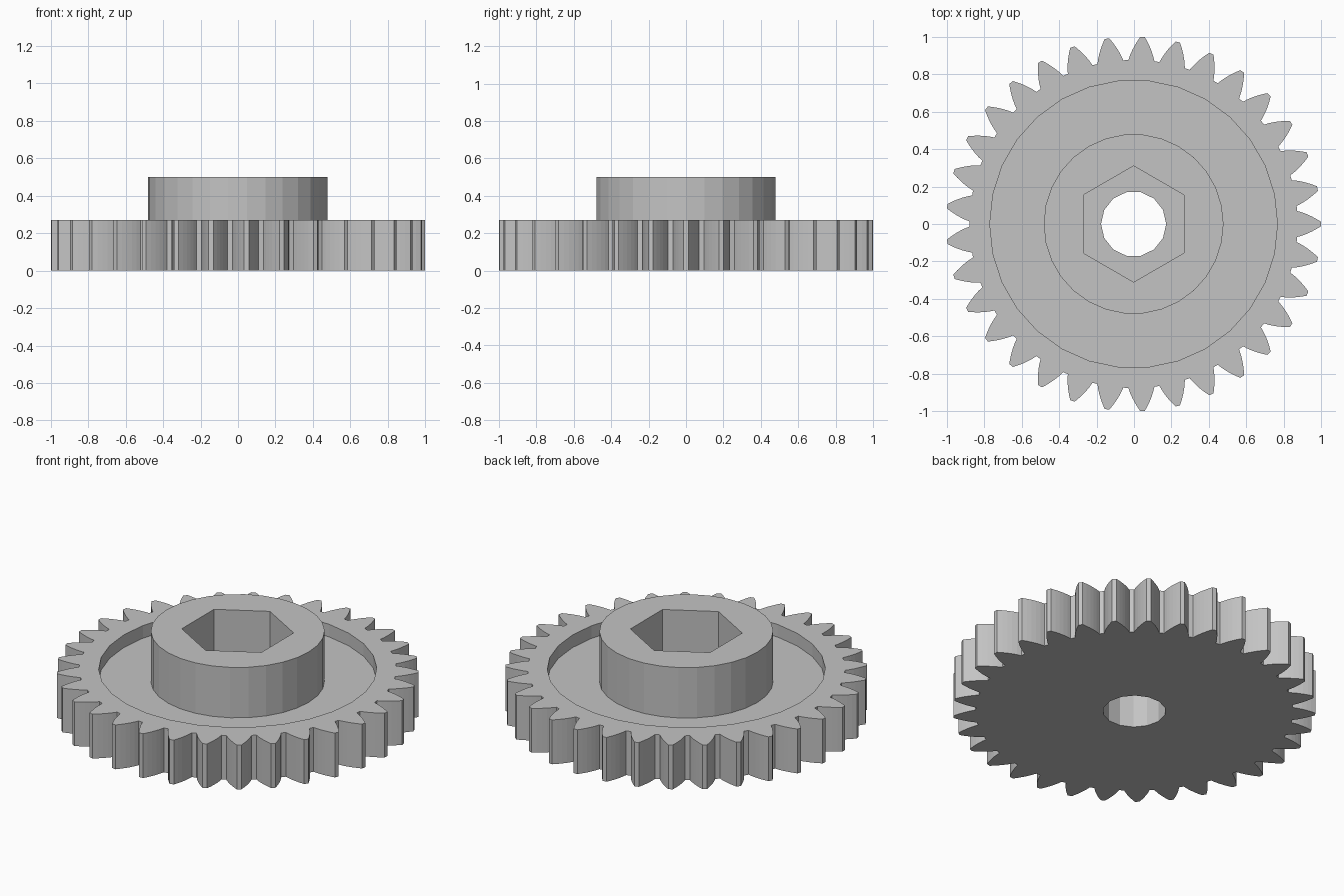
import bpy
import bmesh
from math import acos, cos, radians, sin, tan, pi, tau
from mathutils import Vector

cube = bpy.data.objects.get("Cube")
if cube:
    bpy.data.objects.remove(cube, do_unlink=True)

TEETH = 33
TIP, PITCH, ROOT = 1.0, 0.943, 0.876
BASE = PITCH * cos(radians(28))
FLANK_STEPS = 5


def involute(r):
    a = acos(BASE / r)
    return tan(a) - a


def half_angle(r):
    """Half the angular width of a tooth at radius r."""
    return pi / (2 * TEETH) + involute(PITCH) - involute(r)


def polar(r, a):
    return Vector((r * cos(a), r * sin(a)))


def polygon(r, sides, start=0.0):
    return [polar(r, start + tau * i / sides) for i in range(sides)]


def tooth_outline():
    radii = [ROOT + (TIP - ROOT) * i / FLANK_STEPS for i in range(FLANK_STEPS + 1)]
    points = []
    for t in range(TEETH):
        mid = tau * t / TEETH
        points += [polar(r, mid - half_angle(r)) for r in radii]
        points += [polar(r, mid + half_angle(r)) for r in reversed(radii)]
    return points


def add_loop(bm, points, z):
    verts = [bm.verts.new((p.x, p.y, z)) for p in points]
    edges = [bm.edges.new((v, verts[i - 1])) for i, v in enumerate(verts)]
    return verts, edges


# Cross-sections of the gear
teeth = tooth_outline()
recess = polygon(0.768, 30)
hub = polygon(0.48, 30)
nut_socket = polygon(0.31, 6, pi / 2)
bore = polygon(0.174, 14)

# Surface chain: rim, recess, hub, hexagonal socket, bore, underside
chain = [
    (teeth, 0.0), (teeth, 0.27),
    (recess, 0.27), (recess, 0.193),
    (hub, 0.193), (hub, 0.5),
    (nut_socket, 0.5), (nut_socket, 0.22),
    (bore, 0.22), (bore, 0.0),
]

bm = bmesh.new()
loops = [add_loop(bm, points, z) for points, z in chain]
for i, (verts, edges) in enumerate(loops):
    nxt = (i + 1) % len(loops)
    other_verts, other_edges = loops[nxt]
    if chain[i][0] is chain[nxt][0]:
        # Upright wall
        for k in range(len(verts)):
            bm.faces.new((verts[k - 1], verts[k], other_verts[k], other_verts[k - 1]))
    else:
        # Flat ring between two outlines
        bmesh.ops.triangle_fill(bm, use_beauty=True, use_dissolve=False,
                                edges=edges + other_edges)
bmesh.ops.recalc_face_normals(bm, faces=bm.faces[:])

mesh = bpy.data.meshes.new("spur_gear")
bm.to_mesh(mesh)
bm.free()
gear = bpy.data.objects.new("spur_gear", mesh)
gear.location.x = -0.002
bpy.context.collection.objects.link(gear)

# Plain grey
grey = bpy.data.materials.new("light grey")
grey.use_nodes = True
colour = (0.55, 0.55, 0.55, 1.0)
grey.diffuse_color = colour
grey.node_tree.nodes["Principled BSDF"].inputs["Base Color"].default_value = colour
mesh.materials.append(grey)
